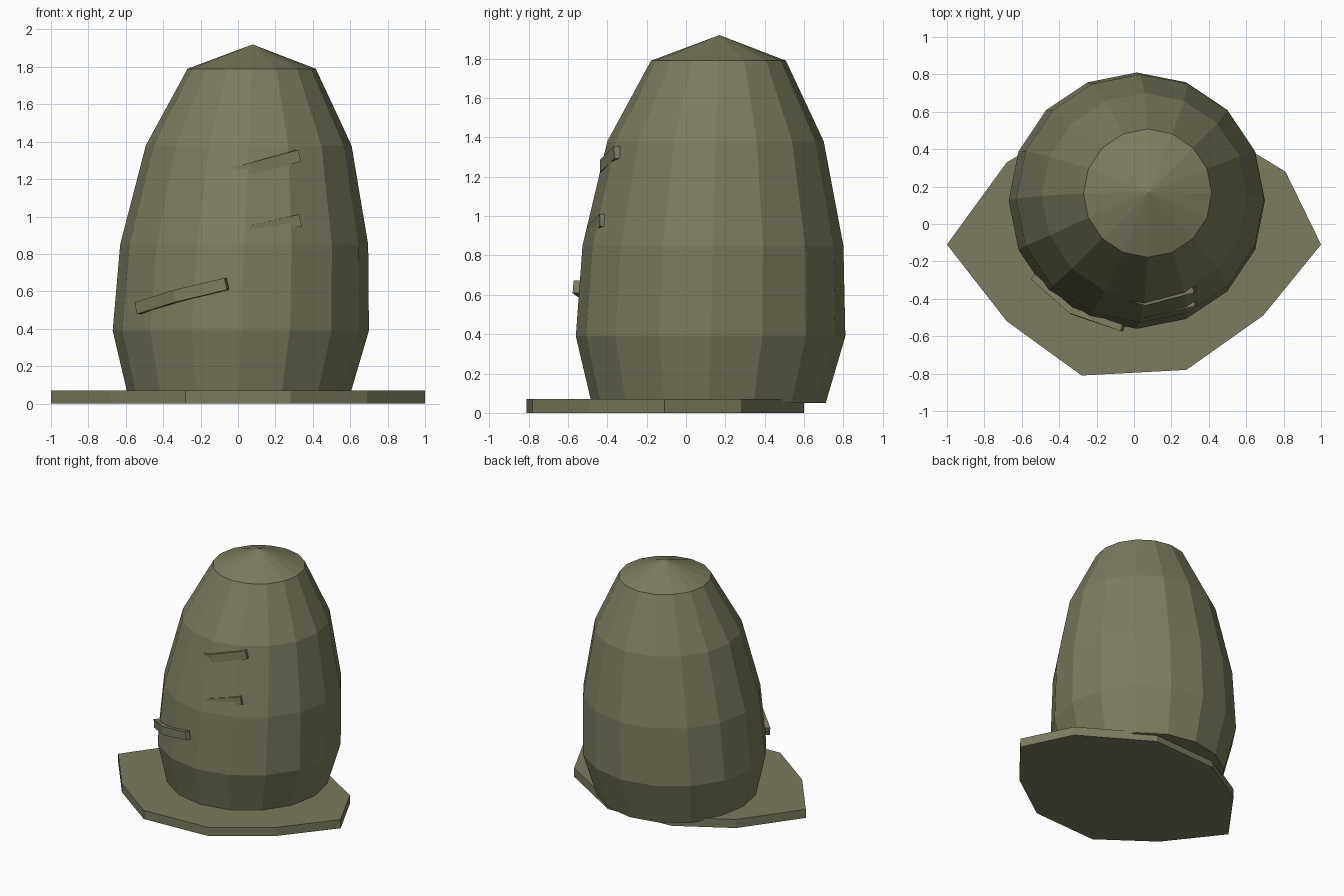
import bpy, bmesh, math
from mathutils import Vector

if "Cube" in bpy.data.objects:
    bpy.data.objects.remove(bpy.data.objects["Cube"])

olive = bpy.data.materials.new("olive")
olive.diffuse_color = (0.2, 0.2, 0.115, 1)
olive.use_nodes = True
olive.node_tree.nodes["Principled BSDF"].inputs["Base Color"].default_value = olive.diffuse_color


def finish(name, bm):
    bmesh.ops.recalc_face_normals(bm, faces=bm.faces)
    mesh = bpy.data.meshes.new(name)
    bm.to_mesh(mesh)
    bm.free()
    mesh.materials.append(olive)
    obj = bpy.data.objects.new(name, mesh)
    bpy.context.collection.objects.link(obj)
    return obj


def bridge(bm, a, b):
    n = len(a)
    for i in range(n):
        j = (i + 1) % n
        bm.faces.new((a[i], a[j], b[j], b[i]))


# Base board: irregular ten-sided slab
outline = [(1, -0.11), (0.81, 0.28), (0.28, 0.60), (-0.27, 0.57), (-0.68, 0.33),
           (-1, -0.11), (-0.68, -0.52), (-0.28, -0.81), (0.28, -0.78), (0.69, -0.49)]
bm = bmesh.new()
low, high = [[bm.verts.new((x, y, z)) for x, y in outline] for z in (0, 0.07)]
bm.faces.new(low)
bm.faces.new(high)
bridge(bm, low, high)
finish("base_board", bm)

# Leaning domed body: 16-sided rings (centre x, centre y, z, radius) and a pointed cap
SIDES = 16
profile = [(0.005, 0.115, 0.05, 0.595), (0.015, 0.125, 0.39, 0.685),
           (0.033, 0.137, 0.85, 0.663), (0.057, 0.15, 1.38, 0.55),
           (0.073, 0.165, 1.79, 0.343)]
bm = bmesh.new()
rings = []
for cx, cy, z, r in profile:
    rings.append([bm.verts.new((cx + r * math.cos(i * math.tau / SIDES),
                                cy + r * math.sin(i * math.tau / SIDES), z))
                  for i in range(SIDES)])
for a, b in zip(rings, rings[1:]):
    bridge(bm, a, b)
bm.faces.new(rings[0])
tip = bm.verts.new((0.078, 0.17, 1.92))
for i in range(SIDES):
    bm.faces.new((rings[-1][i], rings[-1][(i + 1) % SIDES], tip))
finish("domed_body", bm)


# Bent slats lying against the front of the body
def slat(name, path, height=0.065, depth=0.036):
    pts = [Vector(p) for p in path]
    bm = bmesh.new()
    sections = []
    for i, p in enumerate(pts):
        along = (pts[min(i + 1, len(pts) - 1)] - pts[max(i - 1, 0)]).normalized()
        out = along.cross(Vector((0, 0, 1))).normalized()
        up = out.cross(along)
        sections.append([bm.verts.new(p + out * depth / 2 * a + up * height / 2 * b)
                         for a, b in ((-1, -1), (1, -1), (1, 1), (-1, 1))])
    for a, b in zip(sections, sections[1:]):
        bridge(bm, a, b)
    bm.faces.new(sections[0])
    bm.faces.new(sections[-1])
    finish(name, bm)


slat("lower_slat", [(-0.535, -0.285, 0.51), (-0.33, -0.465, 0.575), (-0.06, -0.557, 0.64)])
slat("middle_slat", [(-0.16, -0.43, 0.86), (0.07, -0.482, 0.92), (0.33, -0.42, 0.98)])
slat("upper_slat", [(-0.16, -0.36, 1.20), (0.07, -0.418, 1.255), (0.325, -0.348, 1.325)])
